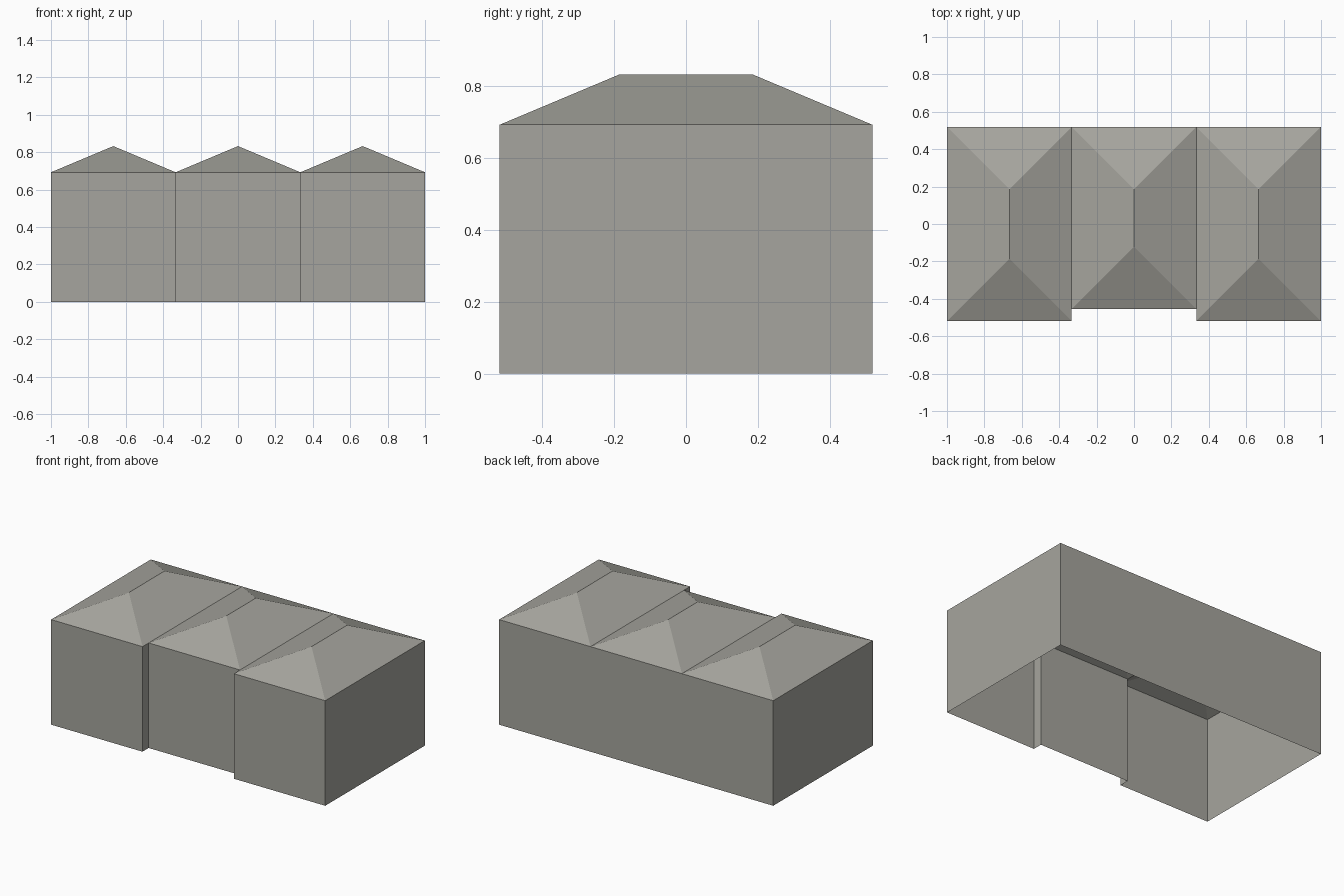
import bpy
import bmesh

cube = bpy.data.objects.get("Cube")
if cube:
    bpy.data.objects.remove(cube, do_unlink=True)

EAVE, RIDGE = 0.693, 0.833      # heights
BACK, FRONT, RECESS = 0.519, -0.519, -0.455
HALF = 1 / 3                    # half width of one bay

stone = bpy.data.materials.new("warm_grey")
stone.use_nodes = True
colour = (0.381, 0.376, 0.342, 1)
stone.diffuse_color = colour
stone.node_tree.nodes["Principled BSDF"].inputs["Base Color"].default_value = colour


def add_object(name, bm):
    mesh = bpy.data.meshes.new(name)
    bm.to_mesh(mesh)
    bm.free()
    mesh.materials.append(stone)
    obj = bpy.data.objects.new(name, mesh)
    bpy.context.collection.objects.link(obj)
    return obj


# Outer walls: footprint with a recessed middle bay, open at the bottom
def build_walls():
    outline = [(-1, FRONT), (-HALF, FRONT), (-HALF, RECESS), (HALF, RECESS),
               (HALF, FRONT), (1, FRONT), (1, BACK), (-1, BACK)]
    bm = bmesh.new()
    low = [bm.verts.new((x, y, 0)) for x, y in outline]
    high = [bm.verts.new((x, y, EAVE)) for x, y in outline]
    for i in range(len(outline)):
        j = (i + 1) % len(outline)
        bm.faces.new((low[i], low[j], high[j], high[i]))
    return add_object("walls", bm)


# Hipped roof over one bay, with the hips at 45 degrees in plan
def build_roof(name, x, front):
    bm = bmesh.new()
    a, b, c, d = [bm.verts.new((x + sx * HALF, y, EAVE))
                  for sx, y in ((-1, front), (1, front), (1, BACK), (-1, BACK))]
    ridge_front = bm.verts.new((x, front + HALF, RIDGE))
    ridge_back = bm.verts.new((x, BACK - HALF, RIDGE))
    bm.faces.new((a, b, ridge_front))
    bm.faces.new((b, c, ridge_back, ridge_front))
    bm.faces.new((c, d, ridge_back))
    bm.faces.new((d, a, ridge_front, ridge_back))
    return add_object(name, bm)


build_walls()
build_roof("right_roof", -2 * HALF, FRONT)
build_roof("middle_roof", 0, RECESS)
build_roof("left_roof", 2 * HALF, FRONT)
